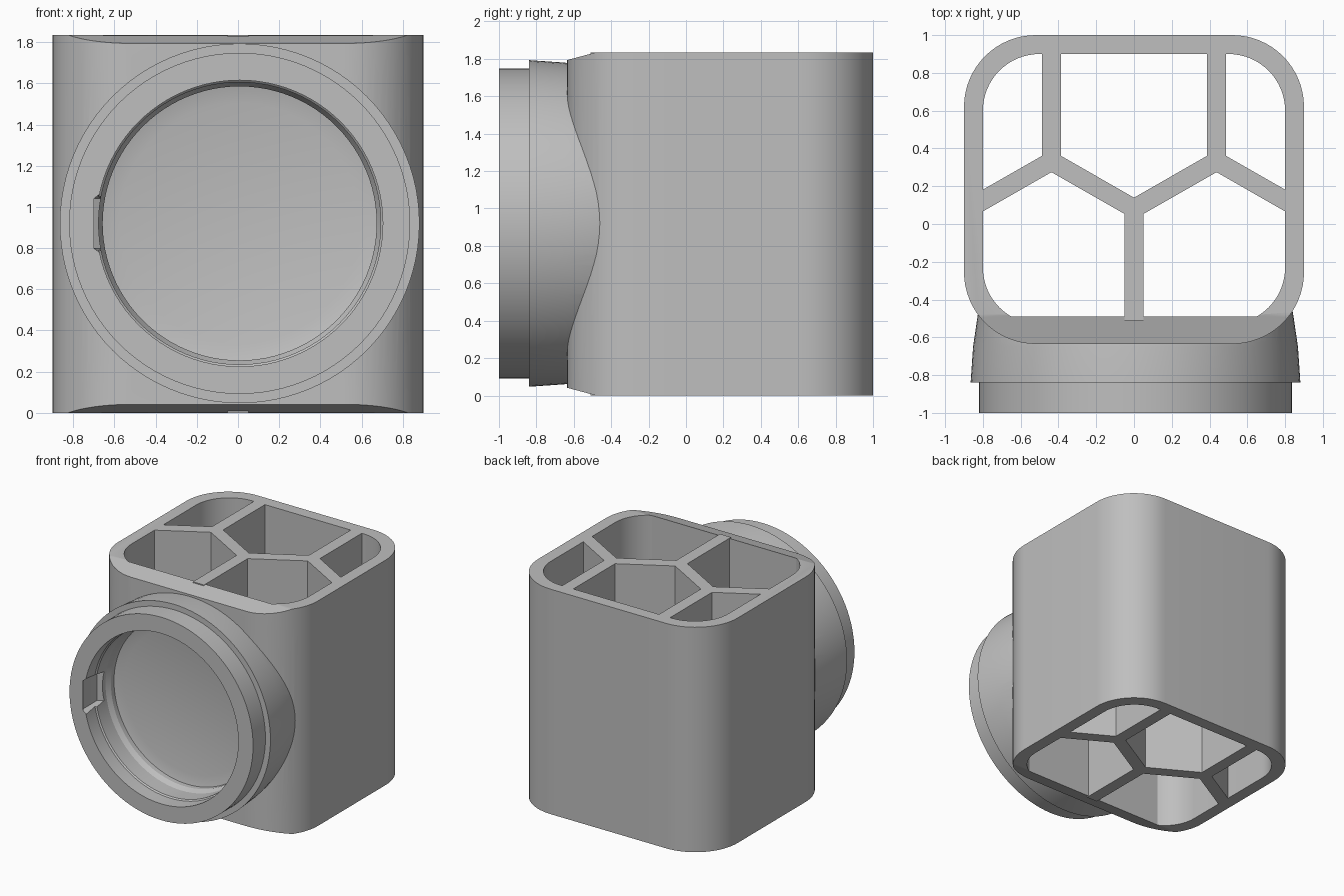
import bpy, bmesh, math
from mathutils import Vector

cube = bpy.data.objects.get("Cube")
if cube:
    bpy.data.objects.remove(cube, do_unlink=True)

H, MID = 1.835, 0.92
NECK_X = 0.008

grey = bpy.data.materials.new("plain grey")
grey.use_nodes = True
colour = (0.52, 0.52, 0.52, 1)
grey.diffuse_color = colour
grey.node_tree.nodes["Principled BSDF"].inputs["Base Color"].default_value = colour


def finish(name, bm):
    bmesh.ops.remove_doubles(bm, verts=bm.verts, dist=1e-5)
    bmesh.ops.recalc_face_normals(bm, faces=bm.faces)
    mesh = bpy.data.meshes.new(name)
    bm.to_mesh(mesh)
    bm.free()
    mesh.materials.append(grey)
    ob = bpy.data.objects.new(name, mesh)
    bpy.context.collection.objects.link(ob)
    return ob


def prism(outline, z0, z1):
    """Upright prism from an xy outline."""
    bm = bmesh.new()
    face = bm.faces.new([bm.verts.new((x, y, z0)) for x, y in outline])
    top = bmesh.ops.extrude_face_region(bm, geom=[face])["geom"]
    verts = [v for v in top if isinstance(v, bmesh.types.BMVert)]
    bmesh.ops.translate(bm, verts=verts, vec=(0, 0, z1 - z0))
    return bm


def rounded(half, y0, y1, r, clip=-9, steps=16):
    """Rounded rectangle outline, optionally cut flat at the front."""
    pts = []
    centres = [(half - r, y1 - r), (r - half, y1 - r),
               (r - half, y0 + r), (half - r, y0 + r)]
    for k, (cx, cy) in enumerate(centres):
        for i in range(steps + 1):
            a = math.pi / 2 * (k + i / steps)
            x, y = cx + r * math.cos(a), cy + r * math.sin(a)
            if y >= clip:
                pts.append((x, y))
            elif k == 2 and pts[-1][1] > clip:
                reach = math.sqrt(r * r - (clip - cy) ** 2)
                pts += [(cx - reach, clip), (-cx + reach, clip)]
    return pts


def turned(name, profile, x=NECK_X, segments=96):
    """Solid turned about the front-to-back axis from (radius, y) points."""
    bm = bmesh.new()
    rings = []
    for r, y in profile:
        rings.append([bm.verts.new((x + r * math.cos(2 * math.pi * i / segments), y,
                                    MID + r * math.sin(2 * math.pi * i / segments)))
                      for i in range(segments)])
    for a, b in zip(rings, rings[1:]):
        for i in range(segments):
            j = (i + 1) % segments
            bm.faces.new((a[i], a[j], b[j], b[i]))
    bm.faces.new(rings[0])
    bm.faces.new(rings[-1])
    return finish(name, bm)


def combine(target, tool, operation):
    mod = target.modifiers.new("join", "BOOLEAN")
    mod.operation, mod.solver, mod.object = operation, "EXACT", tool
    bpy.context.view_layer.objects.active = target
    bpy.ops.object.modifier_apply(modifier=mod.name)
    bpy.data.objects.remove(tool, do_unlink=True)


# Rounded housing with the front top and bottom edges sloped back
bm = prism(rounded(0.9, -0.635, 1.0, 0.38), 0, H)
for z, s in ((H, 1), (0, -1)):
    cut = bmesh.ops.bisect_plane(
        bm, geom=bm.verts[:] + bm.edges[:] + bm.faces[:],
        plane_co=Vector((0, -0.48, z)), plane_no=Vector((0, -0.04, s * 0.15)),
        clear_outer=True)
    edges = [e for e in cut["geom_cut"] if isinstance(e, bmesh.types.BMEdge)]
    bmesh.ops.holes_fill(bm, edges=edges)
housing = finish("housing", bm)

# Round neck with a stepped collar, flaring forward out of the housing
neck = turned("neck", [(0.80, -0.30), (0.835, -0.48), (0.86, -0.65), (0.873, -0.84),
                       (0.828, -0.84), (0.828, -1.0)])
combine(housing, neck, "UNION")

# Inner chamber open at top and bottom
chamber = finish("chamber", prism(rounded(0.8, -0.53, 0.9, 0.3, clip=-0.49), -0.1, H + 0.1))
combine(housing, chamber, "DIFFERENCE")

# Stepped blind bore in the neck
bore = turned("bore", [(0.695, -1.1), (0.695, -0.88), (0.685, -0.87), (0.685, -0.74),
                       (0.665, -0.70), (0.665, -0.66), (0.585, -0.64)])
combine(housing, bore, "DIFFERENCE")

# Shallow relief in one side of the bore
relief = finish("relief", prism([(-0.4, -0.77), (-0.4, -1.1), (-0.66, -1.1), (-0.712, -0.97),
                                 (-0.712, -0.80), (-0.66, -0.77)], MID - 0.1, MID + 0.1))
for v in relief.data.vertices:
    if v.co.x < -0.5:
        v.co.z = MID + (v.co.z - MID) * 1.2
    else:
        v.co.z = MID + (v.co.z - MID) * 3.2
combine(housing, relief, "DIFFERENCE")

bpy.ops.object.select_all(action="DESELECT")
housing.select_set(True)
bpy.context.view_layer.objects.active = housing
bpy.ops.object.shade_smooth_by_angle(angle=math.radians(25))


# Dividers forming a honeycomb inside the chamber
def divider(name, a, b, thick=0.1):
    a, b = Vector(a), Vector(b)
    side = (b - a).orthogonal().normalized() * thick / 2
    return finish(name, prism([a + side, b + side, b - side, a - side], 0, H))


low, high = (0, 0.082), 0.332
divider("front_divider", low, (0, -0.51))
for tag, s in (("left", 1), ("right", -1)):
    node = (s * 0.437, high)
    divider(tag + "_centre_divider", low, node)
    divider(tag + "_back_divider", node, (s * 0.437, 0.92))
    divider(tag + "_side_divider", node, (s * 0.83, 0.107))
